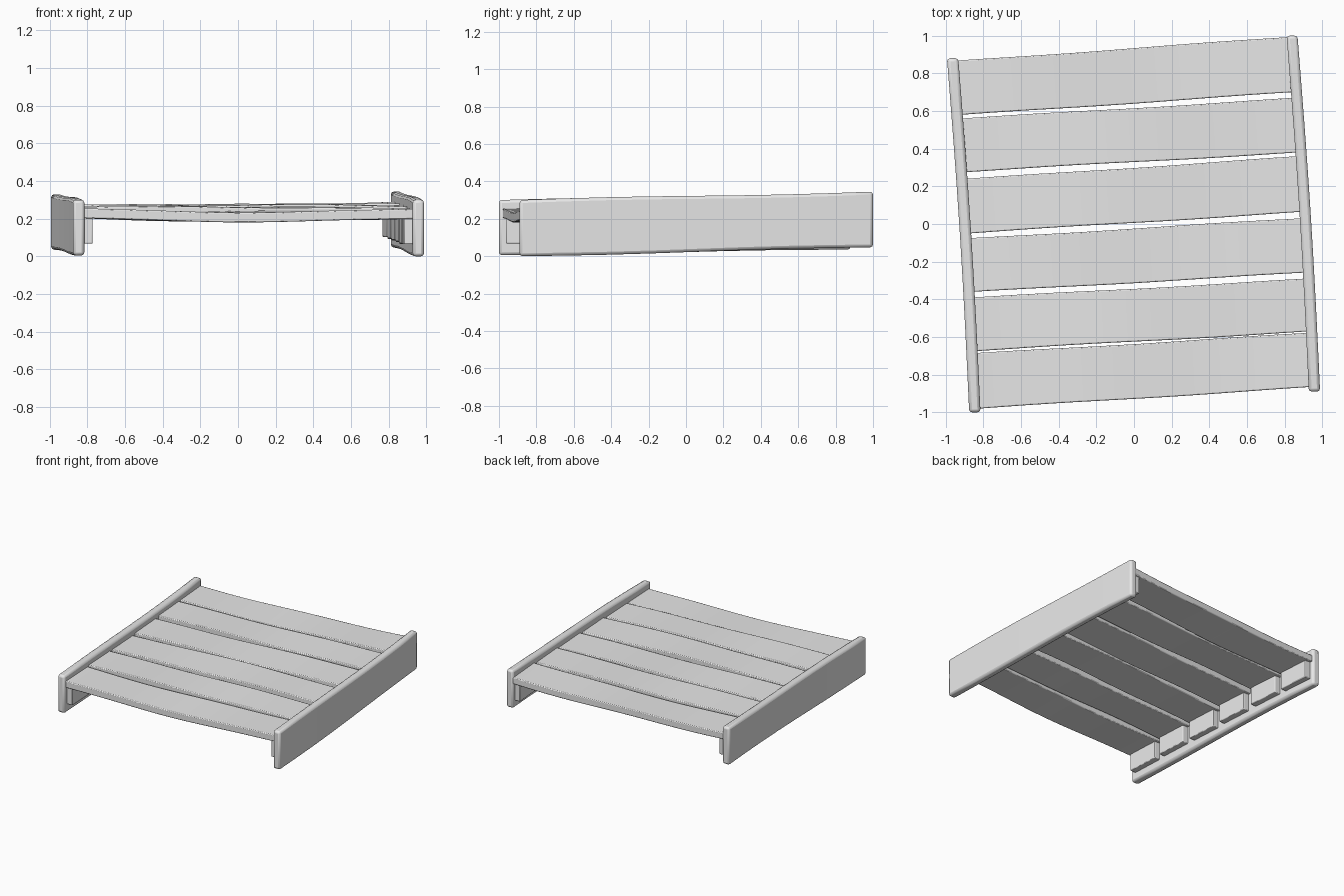
import bpy, bmesh, math, random
from mathutils import Vector

random.seed(4)
cube = bpy.data.objects.get("Cube")
if cube:
    bpy.data.objects.remove(cube)

grey = bpy.data.materials.new("plain grey")
grey.use_nodes = True
grey.diffuse_color = (0.8, 0.8, 0.8, 1)
grey.node_tree.nodes["Principled BSDF"].inputs["Base Color"].default_value = (0.8, 0.8, 0.8, 1)


def lerp(a, b, t):
    return a + (b - a) * t


def loft(name, rings, bevel):
    """Closed beam through a row of four-cornered cross-sections."""
    bm = bmesh.new()
    loops = [[bm.verts.new(p) for p in ring] for ring in rings]
    for a, b in zip(loops, loops[1:]):
        for k in range(4):
            bm.faces.new((a[k], a[(k + 1) % 4], b[(k + 1) % 4], b[k]))
    bm.faces.new(loops[0])
    bm.faces.new(loops[-1])
    bmesh.ops.recalc_face_normals(bm, faces=bm.faces)
    mesh = bpy.data.meshes.new(name)
    bm.to_mesh(mesh)
    bm.free()
    mesh.materials.append(grey)
    obj = bpy.data.objects.new(name, mesh)
    bpy.context.collection.objects.link(obj)
    mod = obj.modifiers.new("worn edges", "BEVEL")
    mod.width = bevel
    mod.segments = 2
    mod.limit_method = "ANGLE"
    mod.angle_limit = math.radians(40)
    bpy.ops.object.select_all(action="DESELECT")
    obj.select_set(True)
    bpy.context.view_layer.objects.active = obj
    bpy.ops.object.shade_smooth_by_angle(angle=math.radians(35))
    return obj


# Side rails: outer x, inner x, y, bottom z, top z at the front and back ends
rails = {
    "right_rail": ((-0.875, -0.815, -1.0, 0.005, 0.30), (-0.993, -0.933, 0.88, 0.035, 0.33)),
    "left_rail": ((0.988, 0.928, -0.89, 0.0, 0.30), (0.868, 0.81, 1.0, 0.047, 0.345)),
}


def rail_section(name, t):
    front, back = rails[name]
    out, inn, y, low, top = (lerp(a, b, t) for a, b in zip(front, back))
    bow = 0.01 * math.sin(math.pi * t)
    wave = 0.004 * math.sin(2 * math.pi * t)
    return out + bow, inn + bow, y, low - wave, top + wave


for name in rails:
    rings = []
    for i in range(9):
        out, inn, y, low, top = rail_section(name, i / 8)
        rings.append([(out, y, low), (inn, y, low), (inn, y, top), (out, y, top)])
    loft(name, rings, 0.016)

# Planks, front to back: front and back edge at each end, then underside z at right, middle, left
planks = [
    ((-0.98, -0.685), (-0.865, -0.578), (0.203, 0.186, 0.200)),
    ((-0.675, -0.39), (-0.57, -0.29), (0.210, 0.212, 0.202)),
    ((-0.36, -0.075), (-0.258, 0.03), (0.207, 0.222, 0.212)),
    ((-0.05, 0.24), (0.065, 0.36), (0.215, 0.218, 0.220)),
    ((0.275, 0.56), (0.38, 0.67), (0.222, 0.224, 0.228)),
    ((0.58, 0.868), (0.70, 0.992), (0.222, 0.215, 0.238)),
]
THICK = 0.052


def inner_x(name, y):
    front, back = rails[name]
    t = (y - front[2]) / (back[2] - front[2])
    return rail_section(name, min(max(t, 0), 1))[1]


for n, (right_end, left_end, (zr, zm, zl)) in enumerate(planks, 1):
    phase = random.uniform(0, 6)
    rings = []
    for i in range(15):
        t = i / 14
        ring = []
        mid = zr * (1 - t) ** 2 + (4 * zm - zr - zl) * t * (1 - t) + zl * t * t
        for side in (0, 1):
            y = lerp(right_end[side], left_end[side], t)
            y += 0.004 * math.sin(math.pi * t) * math.sin(5 * t + phase + side)
            x = lerp(inner_x("right_rail", right_end[side]) - 0.008,
                     inner_x("left_rail", left_end[side]) + 0.008, t)
            z = mid + 0.006 * math.sin(7 * t + phase + 2 * side) * math.sin(math.pi * t)
            ring += [(x, y, z), (x, y, z + THICK)][::1 if side == 0 else -1]
        rings.append(ring)
    loft(f"plank_{n}", rings, 0.006)

    # Support block under each plank end, fixed to the inside of the rail
    for rail, label, edge, z, sign in (("right_rail", "right", right_end, zr, 1),
                                       ("left_rail", "left", left_end, zl, -1)):
        rings = []
        for y in (edge[0] + 0.018, edge[1] - 0.018):
            x = inner_x(rail, y)
            a, b = x - 0.01 * sign, x + 0.045 * sign
            low, top = z - 0.135, z + 0.01
            rings.append([(a, y, low), (b, y, low), (b, y, top), (a, y, top)])
        loft(f"{label}_support_block_{n}", rings, 0.005)
